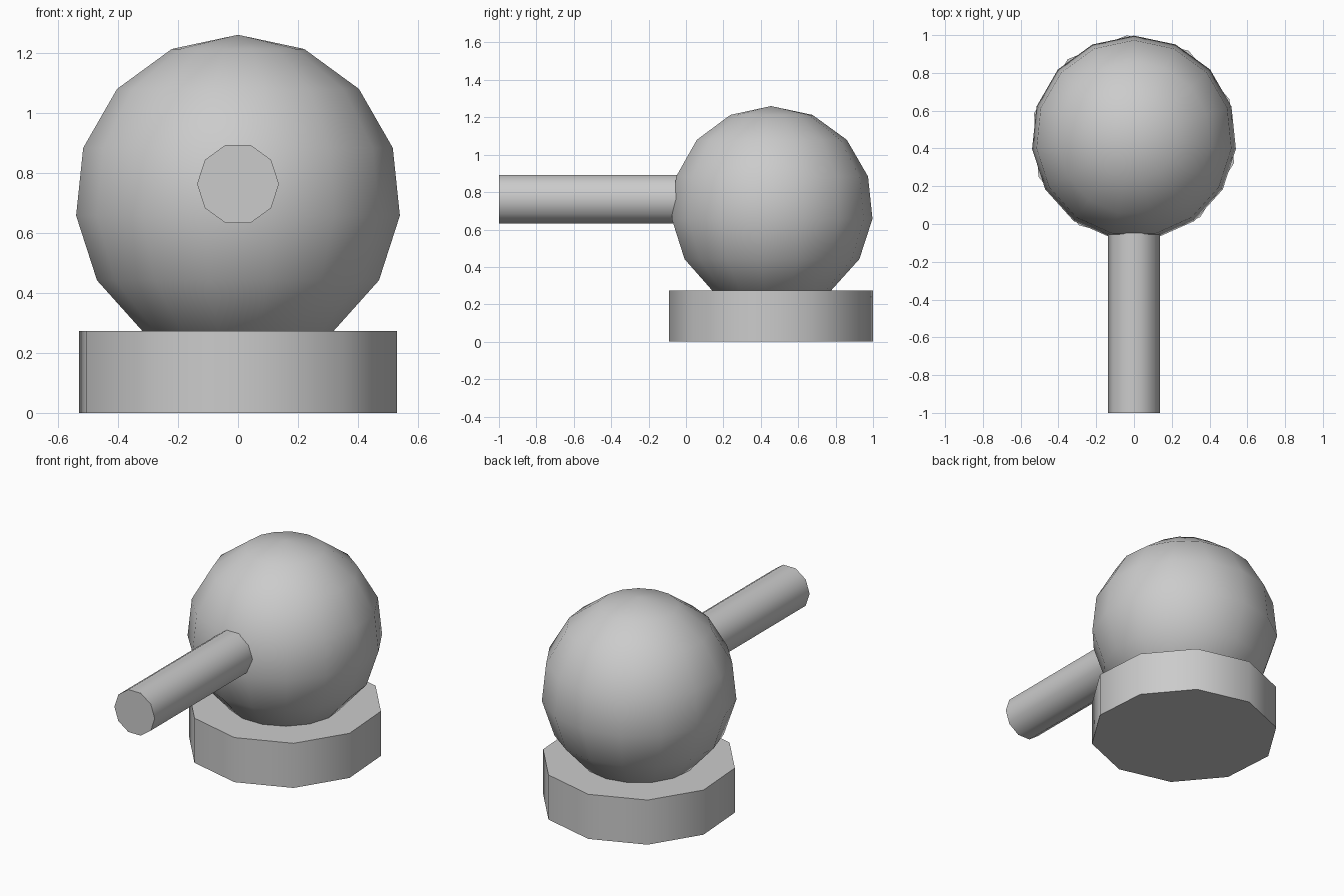
import bpy, bmesh
from math import sin, cos, radians

if "Cube" in bpy.data.objects:
    bpy.data.objects.remove(bpy.data.objects["Cube"])

R = 0.5455        # shared radius of ball and base
CY = 0.4545       # y centre of ball and base


def finish(name, bm):
    bmesh.ops.recalc_face_normals(bm, faces=bm.faces)
    mesh = bpy.data.meshes.new(name)
    bm.to_mesh(mesh)
    bm.free()
    obj = bpy.data.objects.new(name, mesh)
    bpy.context.collection.objects.link(obj)
    bpy.ops.object.select_all(action='DESELECT')
    obj.select_set(True)
    bpy.context.view_layer.objects.active = obj
    bpy.ops.object.shade_smooth_by_angle(angle=radians(40))
    return obj


def loft(name, rings, top_pole=None):
    """Skin equal-sized rings, capping the ends (or closing on a pole)."""
    bm = bmesh.new()
    loops = [[bm.verts.new(p) for p in ring] for ring in rings]
    n = len(loops[0])
    for a, b in zip(loops, loops[1:]):
        for i in range(n):
            j = (i + 1) % n
            bm.faces.new((a[i], a[j], b[j], b[i]))
    bm.faces.new(loops[-1])
    if top_pole:
        pole = bm.verts.new(top_pole)
        for i in range(n):
            bm.faces.new((pole, loops[0][i], loops[0][(i + 1) % n]))
    else:
        bm.faces.new(loops[0])
    return finish(name, bm)


def flat_ring(r, z, n, turn):
    # first vertex at +y, turned anticlockwise
    return [(-r * sin(a), CY + r * cos(a), z)
            for a in (radians(turn + 360 * i / n) for i in range(n))]


# ten-sided base, slightly turned
loft("base", [flat_ring(R, z, 10, 4) for z in (0, 0.273)])

# ball: fifteen segments, rings every 24 degrees, flat bottom inside the base
cz = 1.26 - R
angles = [radians(24 * k) for k in range(1, 8)]
loft("ball", [flat_ring(R * sin(t), cz + R * cos(t), 15, 0) for t in angles],
     top_pole=(0, CY, cz + R))

# ten-sided rod pointing to the front
steps = [radians(36 * i) for i in range(10)]
loft("rod", [[(0.1364 * cos(a), y, 0.763 + 0.1364 * sin(a)) for a in steps]
             for y in (-1, 0.09)])
